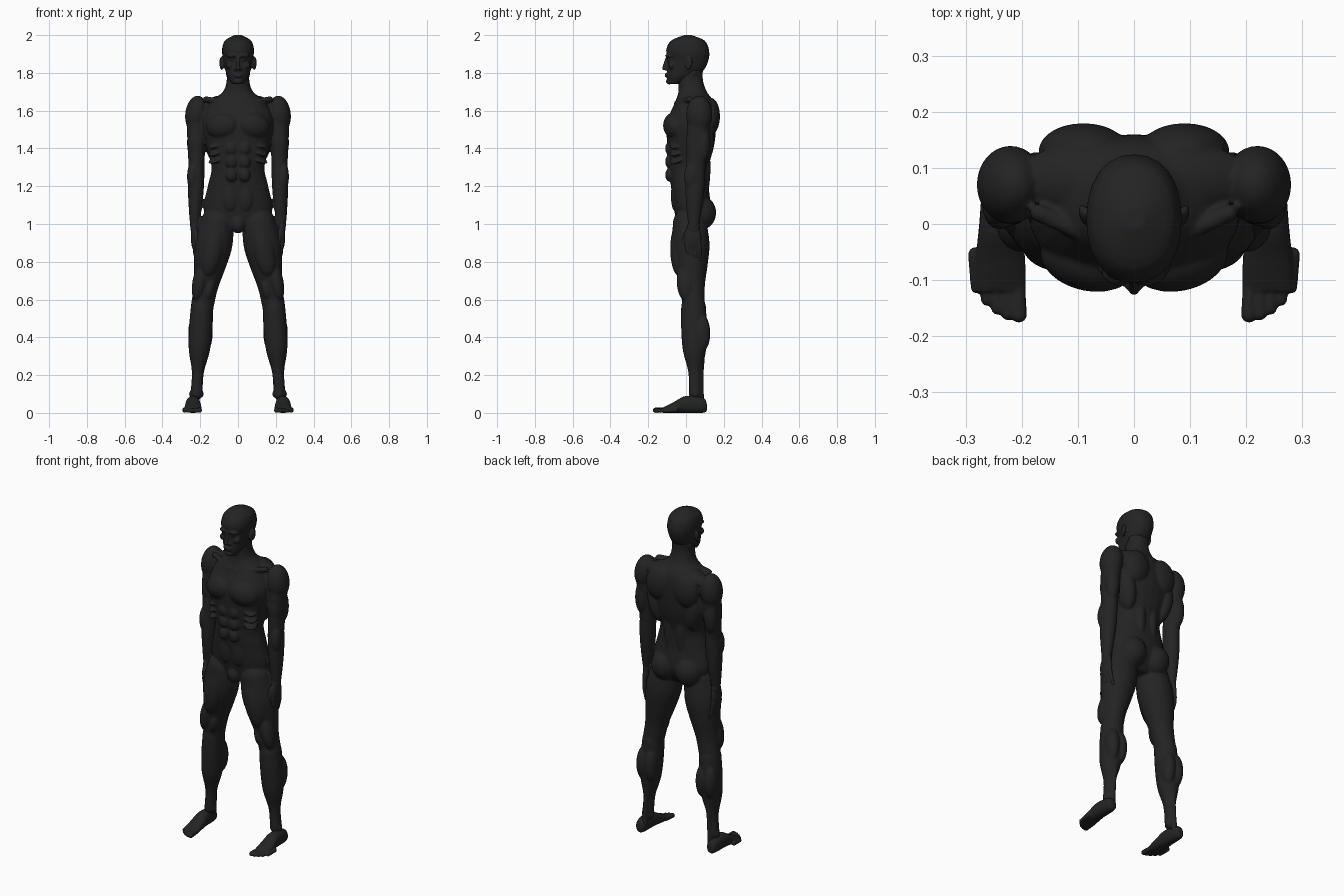
import bpy, bmesh, math
from mathutils import Matrix, Vector, Euler

cube = bpy.data.objects.get("Cube")
if cube:
    bpy.data.objects.remove(cube, do_unlink=True)

skin = bpy.data.materials.new("charcoal_skin")
skin.use_nodes = True
skin.diffuse_color = (.017, .017, .018, 1)
shader = skin.node_tree.nodes["Principled BSDF"]
shader.inputs["Base Color"].default_value = skin.diffuse_color
shader.inputs["Roughness"].default_value = .8

SIDES = 24
CIRCLE = [(math.cos(math.tau * i / SIDES), math.sin(math.tau * i / SIDES))
          for i in range(SIDES)]


def flowing(keys, steps=4):
    """Smooth curve through a few four-number keys."""
    keys = [Vector(key) for key in keys]
    last = len(keys) - 1
    curve = []
    for i in range(last):
        before, start, end = keys[max(i - 1, 0)], keys[i], keys[i + 1]
        after = keys[min(i + 2, last)]
        for step in range(steps):
            t = step / steps
            slope = (end - before) * t
            bend = (before * 2 - start * 5 + end * 4 - after) * t ** 2
            twist = (start * 3 - before - end * 3 + after) * t ** 3
            curve.append(start + (slope + bend + twist) / 2)
    return curve + [keys[last]]


def bridge(bm, rings):
    """Closed surface through rings of points."""
    rings = [[bm.verts.new(point) for point in ring] for ring in rings]
    for lower, upper in zip(rings, rings[1:]):
        for i in range(SIDES):
            bm.faces.new((lower[i - 1], lower[i], upper[i], upper[i - 1]))
    bm.faces.new(rings[0])
    bm.faces.new(rings[-1])


def profile(bm, keys, along="z", center=0, squareness=.9):
    """Form through rounded sections: (position, half width, low, high)."""
    def rounded(value):
        return math.copysign(abs(value) ** squareness, value)

    rings = []
    for position, half, low, high in flowing(keys):
        ring = []
        for c, s in CIRCLE:
            x = center + half * rounded(c)
            other = (low + high) / 2 + (high - low) / 2 * rounded(s)
            ring.append((x, other, position) if along == "z" else (x, position, other))
        rings.append(ring)
    bridge(bm, rings)


def ball(bm, place, size, pitch=0, roll=0, yaw=0, bands=12):
    turn = Euler([math.radians(a) for a in (pitch, roll, yaw)]).to_matrix().to_4x4()
    matrix = Matrix.Translation(place) @ turn @ Matrix.Diagonal((*size, 1))
    rings = []
    for band in range(bands):
        angle = math.pi * (band + .5) / bands
        wide, high = math.sin(angle), math.cos(angle)
        rings.append([matrix @ Vector((c * wide, s * wide, high)) for c, s in CIRCLE])
    bridge(bm, rings)


def limb(bm, start, end, radii, depth=1):
    """Round-ended tube between two joints, flowing through the radii."""
    start, end = Vector(start), Vector(end)
    axis = (end - start).normalized()
    side = Vector((0, 1, 0)).cross(axis).normalized()
    front = axis.cross(side)
    spans = len(radii) - 1
    keys = [(*start.lerp(end, i / spans), r) for i, r in enumerate(radii)]
    bridge(bm, [[key.xyz + (side * c + front * s * depth) * key.w for c, s in CIRCLE]
                for key in flowing(keys)])
    for place, radius in ((start, radii[0]), (end, radii[-1])):
        ball(bm, place, (radius, radius * depth, radius))


def finish(bm, name, voxel, smoothing):
    """Mirror the left half, fuse the forms into one skin and soften it."""
    bmesh.ops.recalc_face_normals(bm, faces=bm.faces)
    mesh = bpy.data.meshes.new(name)
    bm.to_mesh(mesh)
    bm.free()
    mesh.materials.append(skin)
    obj = bpy.data.objects.new(name, mesh)
    bpy.context.collection.objects.link(obj)
    mirror = obj.modifiers.new("mirror", "MIRROR")
    mirror.use_mirror_merge = False
    fuse = obj.modifiers.new("fuse", "REMESH")
    fuse.mode = "VOXEL"
    fuse.voxel_size = voxel
    fuse.use_smooth_shade = True
    soften = obj.modifiers.new("soften", "SMOOTH")
    soften.factor = .5
    soften.iterations = smoothing


# Joints of the left side
shoulder = Vector((.22, .07, 1.58))
elbow = Vector((.22, .05, 1.28))
wrist = Vector((.23, .04, .98))
hip = Vector((.11, .02, 1))
knee = Vector((.19, .04, .56))
ankle = Vector((.22, .05, .1))

# Torso and neck
body = bmesh.new()
profile(body, [
    (.97, .08, -.04, .08), (1.06, .18, -.06, .13), (1.2, .16, -.08, .12),
    (1.3, .14, -.09, .12), (1.42, .17, -.1, .15), (1.54, .19, -.1, .16),
    (1.64, .15, -.06, .15), (1.7, .08, -.04, .11), (1.76, .06, -.04, .09),
    (1.82, .06, -.03, .09)])

# Chest, shoulder blade, trapezius, side, spine, glute and groin
ball(body, (.08, -.06, 1.52), (.09, .06, .07), roll=12, yaw=12)
ball(body, (.09, .13, 1.57), (.08, .05, .1), roll=-10)
ball(body, (.1, .08, 1.64), (.12, .06, .04), roll=13)
ball(body, (.13, .08, 1.44), (.05, .07, .13), roll=10)
ball(body, (.04, .1, 1.3), (.03, .03, .16))
ball(body, (.08, .08, 1.06), (.08, .08, .09))
ball(body, (0, -.03, 1), (.04, .04, .05))

# Stomach blocks, ribs and lower belly
for row in range(3):
    ball(body, (.035, -.09, 1.4 - .07 * row), (.03, .02, .035))
    ball(body, (.12, -.05, 1.42 - .04 * row), (.04, .04, .01), pitch=20, roll=25)
ball(body, (.04, -.06, 1.15), (.04, .02, .08))

# Collarbone and neck cord
limb(body, (.02, -.05, 1.64), (.17, .02, 1.66), (.014, .016))
limb(body, (.01, -.04, 1.65), (.05, .04, 1.8), (.01, .016))

# Arm with deltoid, biceps, triceps and forearm muscle
limb(body, shoulder, elbow, (.05, .05, .045, .042), depth=1.2)
limb(body, elbow, wrist, (.043, .042, .034, .023), depth=1.2)
upper_arm = shoulder.lerp(elbow, .5)
ball(body, shoulder, (.06, .07, .1), roll=-6)
ball(body, upper_arm + Vector((0, -.03, 0)), (.04, .03, .09))
ball(body, upper_arm + Vector((.01, .03, 0)), (.04, .04, .1))
ball(body, elbow + Vector((.02, -.02, -.03)), (.03, .04, .08))

# Leg with thigh, knee and calf muscles
limb(body, hip, knee, (.09, .1, .085, .065, .06))
limb(body, knee, ankle, (.06, .062, .056, .032, .032), depth=1.1)
thigh = hip.lerp(knee, .3)
calf = knee.lerp(ankle, .3)
ball(body, thigh + Vector((0, -.06, 0)), (.06, .05, .15), roll=-12)
ball(body, knee + Vector((-.04, -.04, .1)), (.03, .04, .07), roll=-12)
ball(body, knee + Vector((.01, -.04, .14)), (.04, .05, .11), roll=-12)
ball(body, knee + Vector((0, -.04, 0)), (.03, .02, .04))
for side in (-.027, .027):
    ball(body, calf + Vector((side, .04, 0)), (.038, .046, .1))
    ball(body, ankle + Vector((side, 0, 0)), (.012, .016, .018))
limb(body, ankle + Vector((0, .03, -.05)), calf + Vector((0, .04, 0)), (.016, .014, .03))
finish(body, "body", .006, 4)

# Head with brow, eye, nose, nostril, cheek, lips, chin and ear
head = bmesh.new()
profile(head, [
    (1.74, .03, -.09, -.04), (1.77, .05, -.1, .02), (1.81, .066, -.1, .09),
    (1.87, .078, -.096, .12), (1.92, .085, -.105, .122), (1.97, .07, -.08, .1),
    (2, .02, -.01, .03)])
ball(head, (.03, -.09, 1.89), (.03, .02, .01), yaw=15)
ball(head, (.03, -.085, 1.87), (.015, .014, .01))
limb(head, (0, -.1, 1.88), (0, -.116, 1.825), (.008, .011))
ball(head, (.012, -.105, 1.82), (.01, .011, .008))
ball(head, (.045, -.075, 1.84), (.02, .02, .02))
for lip in (1.782, 1.793):
    ball(head, (0, -.099, lip), (.024, .013, .006))
ball(head, (0, -.09, 1.755), (.025, .016, .016))
ball(head, (.087, .015, 1.85), (.01, .02, .036), pitch=-12, yaw=-20)
finish(head, "head", .005, 2)

# Hand: palm facing the thigh, four relaxed fingers and a thumb
hands = bmesh.new()
ball(hands, wrist, (.022, .034, .04))
ball(hands, (.23, .037, .93), (.02, .045, .07))
for finger in range(4):
    y = .006 + .021 * finger
    tip = .79 + .007 * (finger - 1.4) ** 2
    bend = (.226, y + .004, tip + .05)
    limb(hands, (.23, y, .9), bend, (.013, .011))
    limb(hands, bend, (.212, y + .01, tip), (.011, .008))
thumb = (.21, -.014, .9)
limb(hands, (.22, .01, .95), thumb, (.018, .013))
limb(hands, thumb, (.21, -.014, .85), (.012, .009))
finish(hands, "hands", .004, 2)

# Foot: heel to ball along y, then five toes in a falling row
feet = bmesh.new()
profile(feet, [
    (.11, .016, .01, .05), (.09, .03, 0, .08), (0, .038, 0, .09),
    (-.06, .044, 0, .06), (-.12, .046, 0, .03)], along="y", center=.238)
for toe in range(5):
    x = .205 + .019 * toe
    y = .003 * toe ** 2 - .162
    radius = .014 - .001 * toe
    limb(feet, (x + .002, y + .06, .016), (x, y, radius), (.013, radius))
finish(feet, "feet", .004, 2)
